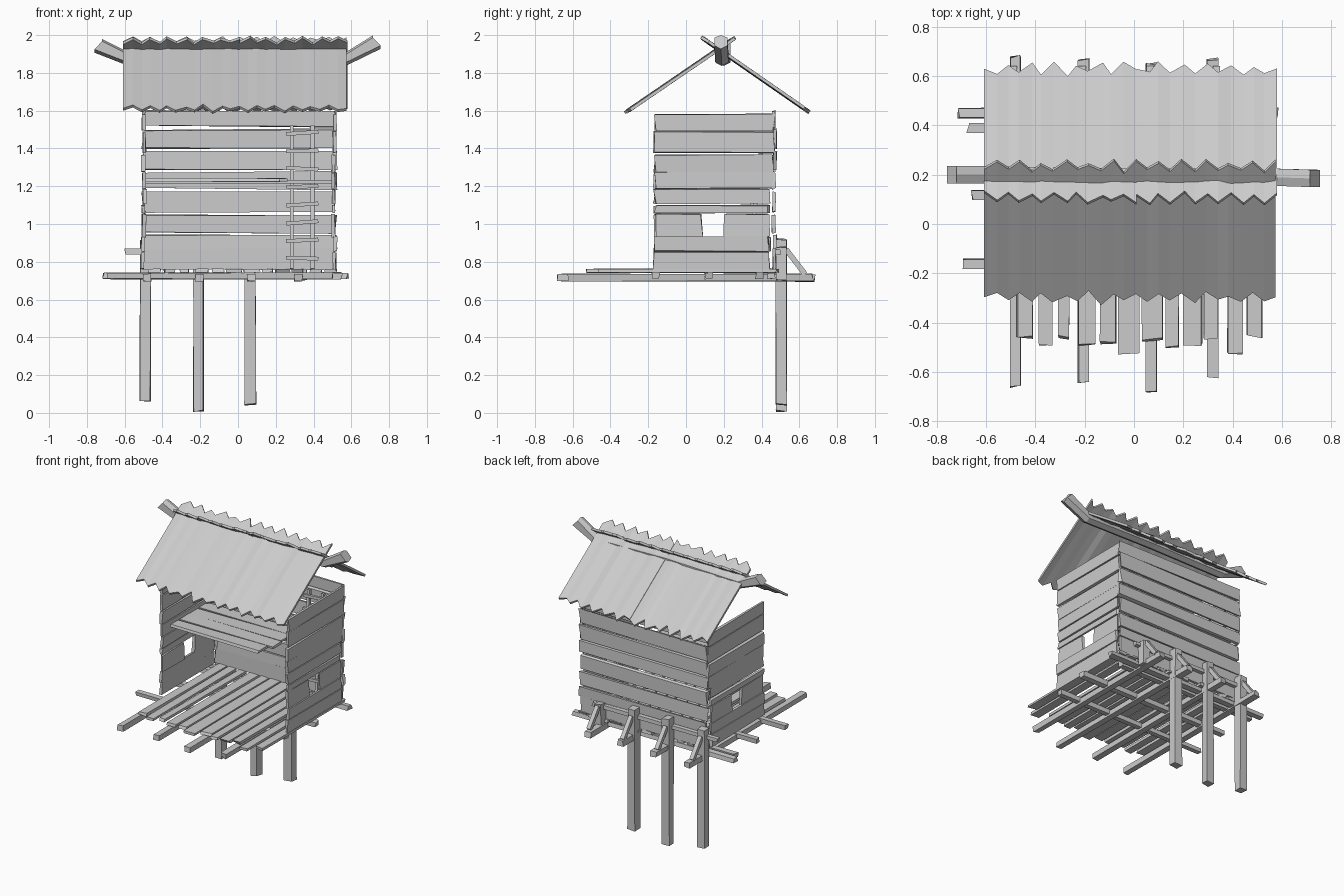
import bpy, bmesh, random
from mathutils import Vector

if "Cube" in bpy.data.objects:
    bpy.data.objects.remove(bpy.data.objects["Cube"])

random.seed(7)


def finish(name, bm):
    bmesh.ops.recalc_face_normals(bm, faces=bm.faces)
    me = bpy.data.meshes.new(name)
    bm.to_mesh(me)
    bm.free()
    ob = bpy.data.objects.new(name, me)
    bpy.context.collection.objects.link(ob)
    return ob


def add_box(bm, lo, hi, jit=(0, 0, 0)):
    """Roughly sawn board: a box whose ends wander by jit along each axis."""
    lo, hi, j = Vector(lo), Vector(hi), Vector(jit)
    for v in bmesh.ops.create_cube(bm, size=1)['verts']:
        for a in range(3):
            v.co[a] = (lo[a] if v.co[a] < 0 else hi[a]) + random.uniform(-j[a], j[a])


def add_beam(bm, p, q, w, d):
    """Square timber from p to q."""
    p, q = Vector(p), Vector(q)
    rot = (q - p).to_track_quat('Z', 'Y')
    for v in bmesh.ops.create_cube(bm, size=1)['verts']:
        c = Vector((v.co.x * w, v.co.y * d, v.co.z * (q - p).length))
        v.co = (p + q) / 2 + rot @ c


# joists running front to back, and cross beams running side to side
bm = bmesh.new()
for x, y0, y1 in [(-.48, -.66, .68), (-.205, -.64, .67), (.07, -.68, .65), (.32, -.62, .67)]:
    add_box(bm, (x - .021, y0, .697), (x + .021, y1, .735), (.004, .008, .003))
finish("floor_joists", bm)
bm = bmesh.new()
for y, x0, x1 in [(-.16, -.69, .50), (.12, -.655, .55), (.39, -.675, .44), (.45, -.715, .58)]:
    add_box(bm, (x0, y - .02, .71), (x1, y + .02, .742), (.008, .004, .003))
finish("cross_beams", bm)

# floor boards with uneven front ends
bm = bmesh.new()
boards = [(-.475, -.41, -.46), (-.39, -.335, -.50), (-.31, -.26, -.46), (-.225, -.16, -.49),
          (-.135, -.075, -.48), (-.065, .02, -.52), (.03, .115, -.47), (.13, .185, -.50),
          (.20, .275, -.49), (.285, .345, -.46), (.38, .44, -.53), (.46, .52, -.455)]
for x0, x1, y in boards:
    add_box(bm, (x0, y, .743), (x1, random.uniform(.46, .52), .762), (.005, .01, .002))
finish("floor_boards", bm)

# back posts: three reach down, the fourth is a stump; braces tie them to the joists
bm = bmesh.new()
for x, z0 in [(-.49, .06), (-.21, .01), (.065, .045), (.335, .70)]:
    z1 = .92 if z0 < .5 else .88
    add_box(bm, (x - .028, .475, z0), (x + .028, .533, z1), (.004, .003, .006))
finish("back_posts", bm)
bm = bmesh.new()
for x in (-.49, -.21, .065, .335):
    add_beam(bm, (x, .53, .865), (x, .63, .735), .03, .028)
finish("post_braces", bm)
bm = bmesh.new()
add_box(bm, (-.60, .475, .84), (.40, .50, .868), (.006, .003, .003))
finish("back_rail", bm)

# back wall planks
bm = bmesh.new()
rows = [(.762, .865), (.872, .94), (.952, 1.05), (1.062, 1.17), (1.185, 1.275),
        (1.288, 1.388), (1.40, 1.50), (1.515, 1.60)]
for z0, z1 in rows:
    y = random.uniform(.464, .472)
    add_box(bm, (-.50, y - .009, z0), (.515, y + .009, z1), (.012, .003, .007))
finish("back_wall", bm)

# side walls: the fourth-lowest band is split to leave a window
rows = [(.762, .852), (.856, .931), (.931, 1.052), (1.056, 1.10), (1.108, 1.185),
        (1.188, 1.272), (1.276, 1.365), (1.378, 1.488), (1.495, 1.58)]
for name, x in (("left_wall", -.50), ("right_wall", .51)):
    bm = bmesh.new()
    for i, (z0, z1) in enumerate(rows):
        spans = [(-.165, .085), (.205, .435)] if i == 2 else [(-.165, .44 if i < 5 else .465)]
        for y0, y1 in spans:
            dx = random.uniform(-.006, .006)
            add_box(bm, (x + dx - .009, y0, z0), (x + dx + .009, y1, z1), (.003, .01, .004))
    finish(name, bm)

# sleeping loft, with its bearer, beside the ladder
bm = bmesh.new()
for y0, y1, x1 in [(-.08, .02, .22), (.03, .13, .26), (.14, .24, .25), (.25, .35, .24), (.36, .455, .26)]:
    add_box(bm, (-.49, y0, 1.225), (x1, y1, 1.242), (.006, .008, .002))
add_box(bm, (-.49, .20, 1.215), (.50, .24, 1.232))
finish("loft_boards", bm)

# ladder
bm = bmesh.new()
bot, top = Vector((0, .33, .762)), Vector((0, .41, 1.52))
for x in (.285, .395):
    add_beam(bm, bot + Vector((x, 0, 0)), top + Vector((x, 0, 0)), .02, .022)
for i in range(8):
    p = bot.lerp(top, (i + .6) / 8)
    dz = Vector((0, 0, random.uniform(-.008, .008)))
    add_beam(bm, p + Vector((.255, -.015, 0)) + dz, p + Vector((.425, -.015, 0)) - dz, .018, .02)
finish("ladder", bm)

# sagging ridge beam: one diamond section swept along a bent path
bm = bmesh.new()
path = [(-.74, .20, 1.945), (-.58, .20, 1.875), (0, .19, 1.885), (.57, .19, 1.875), (.735, .185, 1.965)]
rings = []
for i, (x, y, z) in enumerate(path):
    tilt = (.02 if i == 0 else -.02 if i == 4 else 0)
    rings.append([bm.verts.new((x + tilt * s, y + a, z + b)) for a, b, s in
                  [(-.035, -.02, -1), (0, -.038, -1), (.035, -.02, -1),
                   (.035, .022, 1), (0, .034, 1), (-.035, .022, 1)]])
for r, s in zip(rings, rings[1:]):
    for k in range(6):
        bm.faces.new((r[k], r[(k + 1) % 6], s[(k + 1) % 6], s[k]))
bm.faces.new(rings[0])
bm.faces.new(rings[-1])
finish("ridge_beam", bm)


def roof_sheet(name, x0, x1, n, eave, crest):
    """Thatch sheet between eave and crest (y, z) with ragged ends."""
    bm = bmesh.new()
    e, c = Vector((0, *eave)), Vector((0, *crest))
    run = (c - e).normalized()
    nrm = Vector((0, -run.z, run.y)) if run.y > 0 else Vector((0, run.z, -run.y))
    cols = []
    for i in range(n + 1):
        x = x0 + (x1 - x0) * i / n
        if 0 < i < n:
            x += random.uniform(-.008, .008)
        tooth = (.022 if i % 2 else -.022)
        a = e + run * (tooth + random.uniform(-.014, .014))
        b = c + run * (tooth * .9 + random.uniform(-.012, .012))
        if i in (0, n):
            a = e.copy()
        off = nrm * random.uniform(-.004, .004)
        cols.append([bm.verts.new(Vector((x, 0, 0)) + p + off + nrm * h)
                     for p, h in ((a, -.008), (b, -.008), (b, .008), (a, .008))])
    for r, s in zip(cols, cols[1:]):
        for k in range(4):
            bm.faces.new((r[k], r[(k + 1) % 4], s[(k + 1) % 4], s[k]))
    bm.faces.new(cols[0])
    bm.faces.new(cols[-1])
    return finish(name, bm)


# the two slopes cross at the ridge; the back slope is laid in two sheets
roof_sheet("roof_front", -.61, .575, 25, (-.295, 1.608), (.235, 1.97))
roof_sheet("roof_back_left", -.61, .01, 13, (.625, 1.612), (.105, 1.972))
roof_sheet("roof_back_right", .01, .58, 12, (.625, 1.612), (.105, 1.972))
